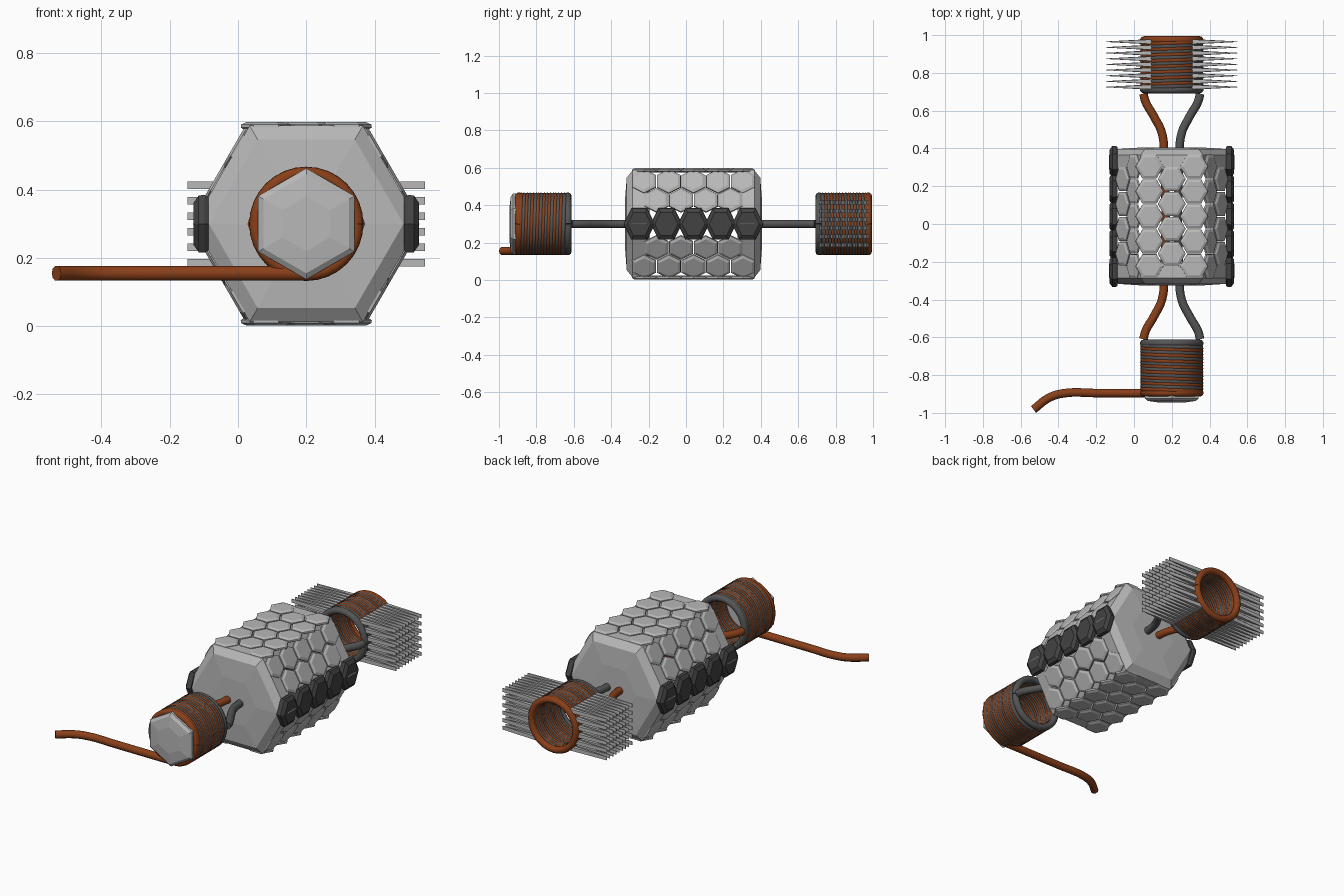
import bpy, bmesh, math
from mathutils import Matrix, Vector

if "Cube" in bpy.data.objects:
    bpy.data.objects.remove(bpy.data.objects["Cube"])

CX, CY, CZ = 0.2, 0.04, 0.3


def mat(name, col):
    m = bpy.data.materials.new(name)
    m.diffuse_color = (*col, 1)
    m.use_nodes = True
    m.node_tree.nodes["Principled BSDF"].inputs["Base Color"].default_value = m.diffuse_color
    return m


GREY = mat("light_grey", (0.48, 0.48, 0.48))
DARK = mat("dark_grey", (0.055, 0.055, 0.055))
WIRE = mat("wire_grey", (0.09, 0.09, 0.09))
COPPER = mat("copper", (0.25, 0.05, 0.01))


def finish(name, bm, m):
    bmesh.ops.recalc_face_normals(bm, faces=bm.faces)
    me = bpy.data.meshes.new(name)
    bm.to_mesh(me)
    bm.free()
    me.materials.append(m)
    ob = bpy.data.objects.new(name, me)
    bpy.context.collection.objects.link(ob)
    return ob


def frame(x, y, z, origin):
    """Matrix from three axes and an origin."""
    m = Matrix((x, y, z)).transposed().to_4x4()
    m.translation = origin
    return m


def loft(bm, rings, mtx, turn=0.0, sx=1.0, sy=1.0):
    """Stack of hexagons given as (radius, height), closed at both ends."""
    loops = []
    for r, h in rings:
        loops.append([bm.verts.new(mtx @ Vector((
            sx * r * math.cos(turn + k * math.pi / 3),
            sy * r * math.sin(turn + k * math.pi / 3), h))) for k in range(6)])
    for a, b in zip(loops, loops[1:]):
        for k in range(6):
            bm.faces.new((a[k], a[k - 1], b[k - 1], b[k]))
    bm.faces.new(loops[0])
    bm.faces.new(loops[-1])


def tube(name, pts, r, m, smooth_path=False):
    """Round wire along a path, turned into a mesh."""
    cu = bpy.data.curves.new(name, 'CURVE')
    cu.dimensions = '3D'
    cu.bevel_depth = r
    cu.bevel_resolution = 3
    cu.use_fill_caps = True
    cu.resolution_u = 6
    if smooth_path:
        sp = cu.splines.new('BEZIER')
        sp.bezier_points.add(len(pts) - 1)
        for b, p in zip(sp.bezier_points, pts):
            b.co = p
            b.handle_left_type = b.handle_right_type = 'AUTO'
    else:
        sp = cu.splines.new('POLY')
        sp.points.add(len(pts) - 1)
        for b, p in zip(sp.points, pts):
            b.co = (*p, 1)
    cu.materials.append(m)
    ob = bpy.data.objects.new(name, cu)
    bpy.context.collection.objects.link(ob)
    bpy.ops.object.select_all(action='DESELECT')
    ob.select_set(True)
    bpy.context.view_layer.objects.active = ob
    bpy.ops.object.convert(target='MESH')
    bpy.ops.object.shade_smooth_by_angle(angle=math.radians(50))


# hexagonal armour plates on the six sides of the body
def side_axes(deg):
    a = math.radians(deg)
    return frame((math.cos(a), 0, -math.sin(a)), (0, 1, 0),
                 (math.sin(a), 0, math.cos(a)), (CX, CY, CZ))


bm = bmesh.new()
PLATE = [(0.064, 0.276), (0.074, 0.282), (0.073, 0.291), (0.057, 0.298)]
sides = {0: [(-.118, 5), (0, 4), (.118, 5)], 180: [(-.118, 5), (0, 4), (.118, 5)],
         60: [(-.097, 5), (.02, 4)], 300: [(.097, 5), (-.02, 4)],
         120: [(.097, 5), (-.02, 4)], 240: [(-.097, 5), (.02, 4)]}
for deg, cols in sides.items():
    for u, n in cols:
        for k in range(n):
            v = (k - (n - 1) / 2) * 0.132
            loft(bm, PLATE, side_axes(deg) @ Matrix.Translation((u, v, 0)))
finish("armour_plates", bm, GREY)

# dark plates covering the left and right corners
bm = bmesh.new()
for deg in (90, 270):
    for k in range(5):
        loft(bm, [(0.078, 0.287), (0.084, 0.298), (0.083, 0.315), (0.062, 0.33)],
             side_axes(deg) @ Matrix.Translation((0, (k - 2) * 0.145, 0)),
             math.pi / 6, sx=1.16)
finish("side_plates", bm, DARK)

# domed body ends
for name, s in (("front_end", -1), ("rear_end", 1)):
    bm = bmesh.new()
    loft(bm, [(0.318, 0.235), (0.332, 0.25), (0.332, 0.325), (0.285, 0.357), (0.15, 0.366)],
         frame((1, 0, 0), (0, 0, 1), (0, s, 0), (CX, CY, CZ)))
    finish(name, bm, GREY)

# small hexagonal cap on the front coil
bm = bmesh.new()
loft(bm, [(0.15, 0.86), (0.163, 0.875), (0.163, 0.925), (0.145, 0.937), (0.08, 0.945)],
     frame((1, 0, 0), (0, 0, 1), (0, -1, 0), (CX, 0, CZ)), math.pi / 6)
finish("coil_cap", bm, GREY)

# two interleaved windings per coil, mirrored front to rear
R, TURNS, PITCH, STEPS = 0.148, 8, 0.0305, 32
for name, s in (("front_coil", -1), ("rear_coil", 1)):
    for wire, m, off in (("copper", COPPER, 0.0), ("grey", WIRE, PITCH / 2)):
        pts = []
        for i in range(TURNS * STEPS + 1):
            t = i / STEPS
            a = -math.pi / 2 + 2 * math.pi * t
            pts.append((CX + R * math.cos(a), CY + s * (0.934 - off - PITCH * t),
                        CZ + R * math.sin(a)))
        # closing turn at each coil end
        ring_t = 0.934 if wire == "copper" else 0.934 - PITCH * (TURNS + 0.6)
        ring = [(CX + R * math.cos(a), CY + s * ring_t, CZ + R * math.sin(a))
                for a in [2 * math.pi * k / STEPS for k in range(STEPS + 1)]]
        tube(f"{name}_{wire}_winding", pts, 0.0195, m)
        tube(f"{name}_{wire}_end_turn", ring, 0.02, m)

# two leads running through the body between the coils
half = [(0.15, 0.65), (0.14, 0.61), (0.095, 0.53), (0.052, 0.44), (0.04, 0.30)]
for name, m, s in (("copper_lead", COPPER, -1), ("grey_lead", WIRE, 1)):
    p = [(CX + s * x, CY - y, CZ) for x, y in half]
    p += [(CX + s * x, CY + y, CZ) for x, y in reversed(half)]
    tube(name, p, 0.0225, m, True)

# loose tail of the front coil
tube("copper_tail", [(0.2, -0.895, 0.155), (0, -0.895, 0.155), (-0.2, -0.895, 0.155),
                     (-0.37, -0.896, 0.155), (-0.45, -0.92, 0.155),
                     (-0.532, -0.982, 0.155)], 0.0225, COPPER, True)

# rows of wedge-shaped fins on both sides of the rear coil
bm = bmesh.new()
for s in (-1, 1):
    for j in range(6):
        dz = (j - 2.5) * 0.0455
        x0 = math.sqrt(0.152 ** 2 - dz ** 2)
        for k in range(9):
            y = 0.725 + k * 0.030
            vs = [bm.verts.new((CX + s * x, y + a * w, CZ + dz + b * 0.011))
                  for x, w in ((x0, 0.012), (0.348, 0.0015))
                  for a, b in ((-1, -1), (1, -1), (1, 1), (-1, 1))]
            for f in ((0, 1, 2, 3), (4, 5, 6, 7), (0, 1, 5, 4), (1, 2, 6, 5),
                      (2, 3, 7, 6), (3, 0, 4, 7)):
                bm.faces.new([vs[i] for i in f])
finish("cooling_fins", bm, GREY)
